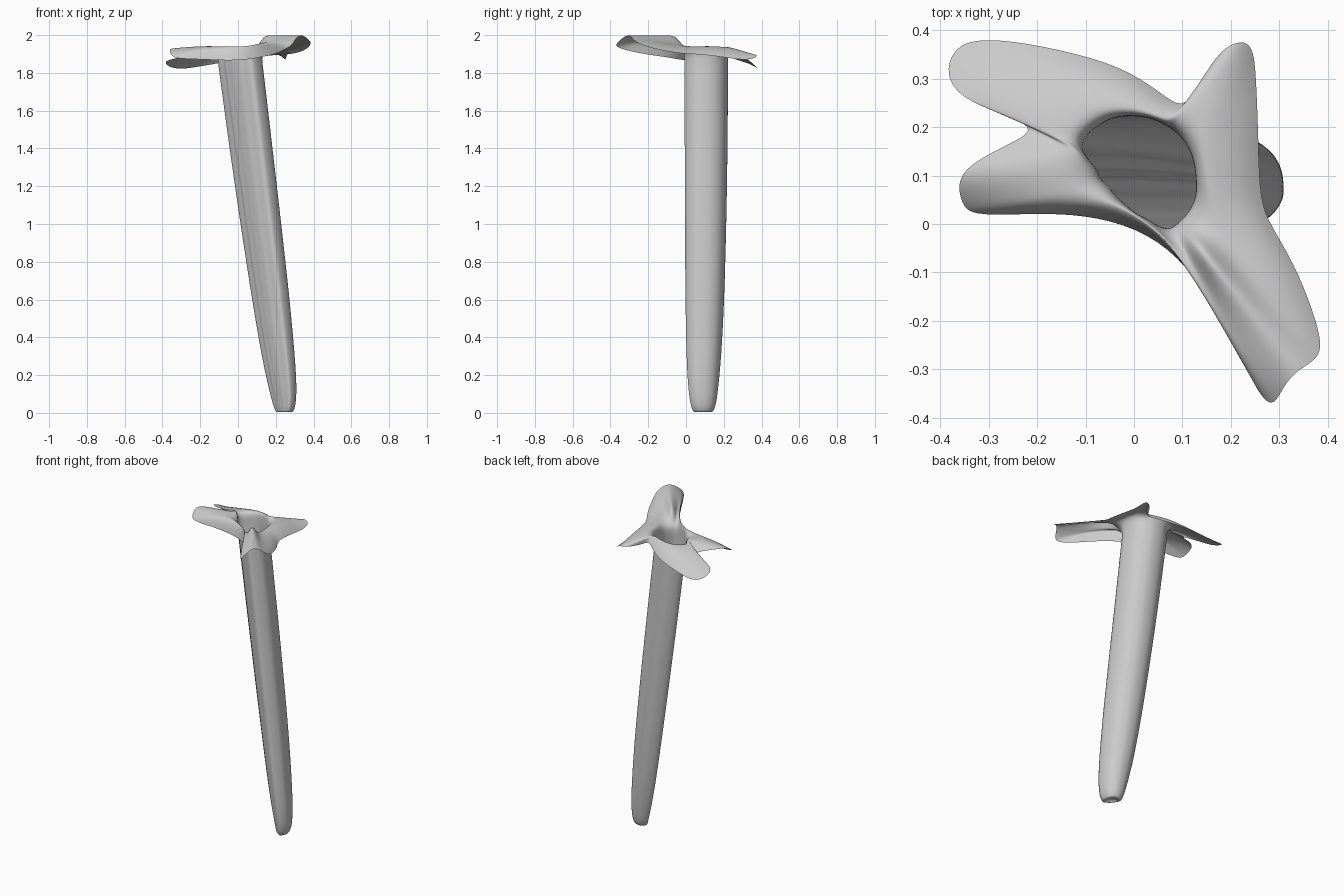
import bpy, bmesh, math

# petal outline seen from above, anticlockwise by petal: (x, y, z)
EDGE = [
    (.29, -.378, 1.95), (.26, -.36, 1.93), (.2, -.23, 1.9), (.13, -.11, 1.885),
    (.05, -.03, 1.87), (-.05, .01, 1.865), (-.15, .022, 1.87), (-.24, .02, 1.873),
    (-.335, .018, 1.877), (-.355, .04, 1.895), (-.367, .09, 1.93), (-.33, .13, 1.93),
    (-.25, .168, 1.91), (-.193, .2, 1.895), (-.3, .235, 1.885), (-.37, .27, 1.868),
    (-.39, .32, 1.855), (-.365, .373, 1.83), (-.3, .383, 1.818), (-.2, .37, 1.835),
    (-.05, .335, 1.86), (.03, .29, 1.88), (.08, .25, 1.9), (.105, .245, 1.9),
    (.13, .28, 1.89), (.17, .35, 1.89), (.21, .378, 1.9), (.245, .374, 1.88),
    (.252, .31, 1.865), (.257, .16, 1.89), (.26, .05, 1.9), (.28, 0, 1.9),
    (.33, -.08, 1.91), (.37, -.18, 1.93), (.389, -.25, 1.955), (.377, -.28, 1.975),
    (.34, -.3, 2.005), (.31, -.33, 1.99)]
# tube cross-section radii every 30 degrees
SECTION = [.115, .113, .112, .117, .128, .135, .085, .068, .07, .085, .13, .127]
# tube stations: z, centre x, centre y, scale x, scale y
TUBE = [(1.86, .012, .105, 1, 1), (1.8, .02, .105, 1, 1), (1.4, .07, .105, .97, .98),
        (1.0, .122, .102, .92, .95), (.6, .175, .098, .85, .89), (.3, .214, .093, .75, .8),
        (.15, .235, .09, .65, .7), (.05, .246, .09, .53, .6), (.01, .246, .09, .42, .48),
        (.0, .246, .09, .32, .36), (.015, .246, .09, .12, .14)]
CX, CY = .012, .105
N = len(EDGE)


def radius(a):
    f = (a / math.radians(30)) % 12
    i = int(f)
    t = (1 - math.cos((f - i) * math.pi)) / 2
    return SECTION[i] * (1 - t) + SECTION[(i + 1) % 12] * t


# direction of each outline point, unwrapped and smoothed to spread the loops evenly
raw = []
for x, y, z in EDGE:
    a = math.atan2(y - CY, x - CX)
    if raw:
        a += 2 * math.pi * round((raw[-1] - a) / (2 * math.pi))
    raw.append(a)
turn = -2 * math.pi
off = [a - turn * i / N for i, a in enumerate(raw)]
for _ in range(6):
    off = [(off[i - 1] + off[i] + off[(i + 1) % N]) / 3 for i in range(N)]
ANG = [off[i] + turn * i / N for i in range(N)]


def ridge(x, y):
    h = 1.942 + .16 * max(0, -y) - .18 * max(0, y - .2)
    if y > .17:
        h -= .14 * max(0, -x - .05)
    return h


bm = bmesh.new()
rings = []
# petals, from outer edge in to the throat
for s in (0, .1, .25, .45, .65, .82, .94):
    ring = []
    for (x, y, z), a in zip(EDGE, ANG):
        r = radius(a)
        px = x + (CX + r * math.cos(a) - x) * s
        py = y + (CY + r * math.sin(a) - y) * s
        rise = 1 - (1 - s) ** 2.6
        h = max(z, ridge(px, py)) if s < .9 else 1.93
        ring.append(bm.verts.new((px, py, z + (h - z) * rise)))
    rings.append(ring)
# tube
for z, cx, cy, sx, sy in [(1.905, CX, CY, 1, 1)] + TUBE:
    rings.append([bm.verts.new((cx + sx * radius(a) * math.cos(a),
                                cy + sy * radius(a) * math.sin(a), z)) for a in ANG])
for r0, r1 in zip(rings, rings[1:]):
    for i in range(N):
        j = (i + 1) % N
        bm.faces.new((r0[i], r0[j], r1[j], r1[i]))
bm.faces.new(rings[-1])
bmesh.ops.recalc_face_normals(bm, faces=bm.faces)
for f in bm.faces:
    f.smooth = True
me = bpy.data.meshes.new("flower_tube")
bm.to_mesh(me)
bm.free()
ob = bpy.data.objects.new("flower_tube", me)
bpy.context.collection.objects.link(ob)
sub = ob.modifiers.new("smooth", "SUBSURF")
sub.levels = sub.render_levels = 2
